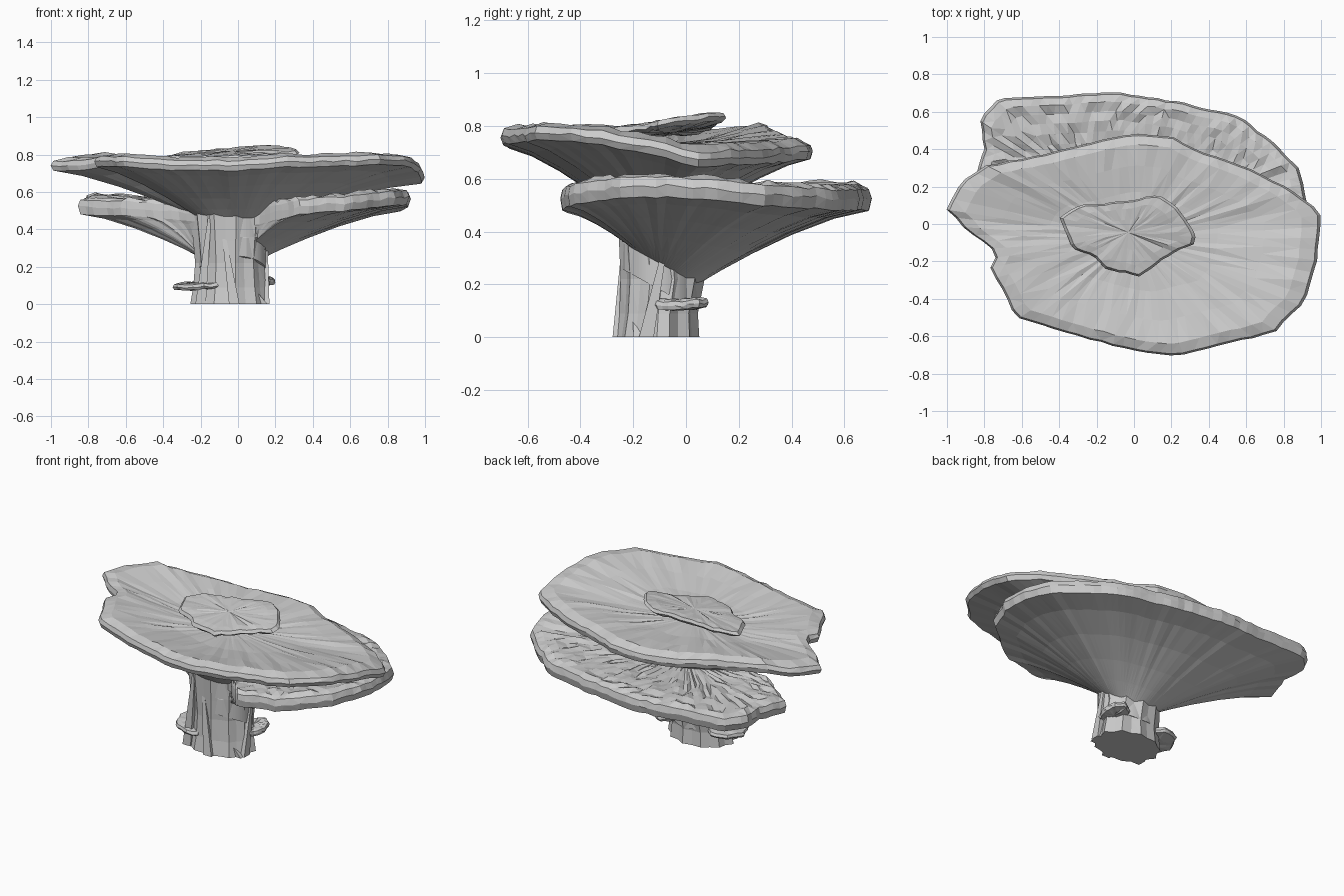
import bpy, bmesh, math, random
from mathutils import Vector

if "Cube" in bpy.data.objects:
    bpy.data.objects.remove(bpy.data.objects["Cube"])

random.seed(4)


def resample(pts, n, jitter=0.0):
    """Spread n points evenly along a closed outline, with a ragged offset."""
    pts = [Vector(p) for p in pts]
    segs = [(pts[i], pts[(i + 1) % len(pts)]) for i in range(len(pts))]
    total = sum((b - a).length for a, b in segs)
    out = []
    for k in range(n):
        d = total * k / n
        for a, b in segs:
            length = (b - a).length
            if d <= length:
                p = a.lerp(b, d / length)
                break
            d -= length
        r = Vector([random.uniform(-1, 1) * jitter for _ in range(3)])
        out.append(p + r)
    return out


def loft(name, rings):
    """Skin a list of equal-sized rings and close both ends."""
    bm = bmesh.new()
    rows = [[bm.verts.new(p) for p in ring] for ring in rings]
    n = len(rows[0])
    for a, b in zip(rows, rows[1:]):
        for i in range(n):
            j = (i + 1) % n
            bm.faces.new((a[i], a[j], b[j], b[i]))
    for row in (rows[0], rows[-1]):
        c = bm.verts.new(sum((v.co for v in row), Vector()) / n)
        for i in range(n):
            bm.faces.new((row[i], row[(i + 1) % n], c))
    bmesh.ops.triangulate(bm, faces=[f for f in bm.faces if len(f.verts) > 3])
    bmesh.ops.recalc_face_normals(bm, faces=bm.faces)
    me = bpy.data.meshes.new(name)
    bm.to_mesh(me)
    bm.free()
    ob = bpy.data.objects.new(name, me)
    bpy.context.collection.objects.link(ob)
    return ob


def bump(p, dz, amount):
    return Vector((p.x, p.y, p.z + dz + random.uniform(-amount, amount)))


def bracket(name, rim, n, centre, thick, stem, tilt, steps, roll, rough, power):
    """A dished top with a rolled rim, and an underside that sweeps into the stem."""
    c = Vector(centre)
    edge = resample(rim, n, 0.004)
    sx, sy, rx, ry, sz = stem
    rings = []
    for s in steps:                       # top surface, centre outwards
        lift = roll * max(0, (s - 0.4) / 0.5)
        rings.append([bump(Vector((c.x + (p.x - c.x) * s, c.y + (p.y - c.y) * s,
                                   c.z + (p.z - c.z) * s ** 1.8)), lift,
                           rough * min(1, s * 2)) for p in edge])
    rings.append([bump(c + (p - c) * 0.985, 0.008, 0.003) for p in edge])
    rings.append([bump(p, -thick * 0.4, 0.005) for p in edge])
    low = [c + (p - c) * 0.985 for p in edge]
    for p, e in zip(low, edge):
        p.z = e.z - thick
    rings.append(low)
    feet = []
    for p in edge:
        a = math.atan2(p.y - sy, p.x - sx)
        y = ry * math.sin(a)
        feet.append(Vector((sx + rx * math.cos(a), sy + y, sz - tilt * y)))
    for t in (0.2, 0.45, 0.68, 0.86, 1.0):      # underside, rim to stem
        ring = []
        for p, f in zip(low, feet):
            q = p.lerp(f, t)
            q.z = p.z + (f.z - p.z) * t ** power
            ring.append(q)
        rings.append(ring)
    rings.append([Vector((f.x, f.y, f.z - 0.1)) for f in feet])
    return loft(name, rings)


def plate(name, rim, thick, n=36, rise=0.008):
    """A thin, ragged disc with a pinched edge."""
    edge = resample(rim, n, 0.004)
    c = sum(edge, Vector()) / n
    rings = []
    for s, dz in ((0.4, rise), (0.75, rise), (0.95, 0.004), (1.0, -thick * 0.4),
                  (0.93, -thick * 0.8), (0.5, -thick)):
        rings.append([bump(c + (p - c) * s, dz, 0.003) for p in edge])
    return loft(name, rings)


# Large upper cap
upper_rim = [
    (-1, .08, .76), (-.93, .22, .77), (-.8, .31, .79), (-.5, .37, .76),
    (-.25, .43, .73), (0, .485, .72), (.22, .46, .72), (.35, .39, .71),
    (.65, .28, .70), (.85, .18, .70), (1, .06, .69), (.98, -.2, .75),
    (.91, -.42, .79), (.75, -.58, .79), (.5, -.64, .78), (.23, -.71, .78),
    (0, -.68, .76), (-.3, -.60, .76), (-.63, -.50, .78), (-.7, -.36, .785),
    (-.77, -.23, .775), (-.73, -.15, .775), (-.9, -.03, .76)]
bracket("upper_cap", upper_rim, 80, (0, -.08, .735), .045,
        (-.02, -.1, .19, .145, .46), 0, (.2, .45, .7, .9), .03, .005, 1.35)

# Lower shelf, open at the front where the stem shows
lower_rim = [
    (.925, .12, .59), (.88, .30, .57), (.73, .45, .56), (.56, .58, .55),
    (.25, .65, .55), (-.1, .705, .55), (-.5, .68, .56), (-.73, .67, .57),
    (-.82, .56, .57), (-.8, .4, .56), (-.855, .22, .55), (-.6, .02, .54),
    (-.3, -.08, .52), (-.14, -.2, .49), (.1, -.22, .49), (.32, -.48, .55),
    (.6, -.44, .57), (.84, -.25, .60), (.92, -.05, .6)]
bracket("lower_shelf", lower_rim, 100, (0, .0, .54), .07,
        (-.03, -.1, .18, .145, .28), .55,
        (.2, .32, .44, .54, .63, .71, .79, .86, .93), .022, .012, 1.4)

# Small plate on top of the cap
top_rim = [(-.40, .03, .79), (-.3, .1, .81), (-.05, .12, .83), (.13, .16, .85),
           (.22, .1, .85), (.33, -.05, .83), (.33, -.1, .82), (.18, -.17, .80),
           (.03, -.28, .79), (-.15, -.24, .785), (-.22, -.17, .785),
           (-.33, -.13, .785)]
plate("top_plate", top_rim, .035, 48)

# Ridged stem with a flared foot
sides = 22
ridge = [1 + (0.07 if i % 2 else -0.07) * random.uniform(.3, 1) for i in range(sides)]
stem_rings = []
for z, cy, rx, ry in ((0, -.11, .205, .155), (.09, -.105, .19, .145),
                      (.22, -.09, .18, .155), (.34, -.1, .19, .15),
                      (.52, -.1, .21, .16)):
    ring = []
    for i in range(sides):
        a = math.tau * i / sides
        ring.append(Vector((-.04 + rx * ridge[i] * math.cos(a),
                            cy + ry * ridge[i] * math.sin(a), z)))
    stem_rings.append(ring)
loft("stem", stem_rings)

# Thin root fins leaning against the stem
for k, (x0, y0, x1, y1, top) in enumerate([
        (.13, -.17, .02, -.2, .15), (-.02, -.25, -.08, -.23, .4),
        (-.2, -.2, -.15, -.22, .48), (.14, -.15, .15, -.08, .34)]):
    rings = []
    for x, y, z, w in ((x0, y0, 0, .028), (x1, y1, top, .008)):
        rings.append([Vector((x + dx * w, y + dy * w, z))
                      for dx, dy in ((-1, -1), (1, -1), (1, 1), (-1, 1))])
    loft("root_fin_%d" % (k + 1), rings)

# Little shelves on both sides of the stem base
plate("left_small_shelf",
      [(-.35, -.08, .10), (-.3, -.2, .10), (-.18, -.26, .105), (-.1, -.25, .11),
       (-.1, -.05, .12), (-.2, .05, .115), (-.3, .03, .11)], .03, 24)
plate("right_small_shelf",
      [(.08, -.13, .135), (.16, -.13, .135), (.2, -.04, .13), (.19, .05, .14),
       (.13, .09, .14), (.05, .03, .14)], .032, 24)
